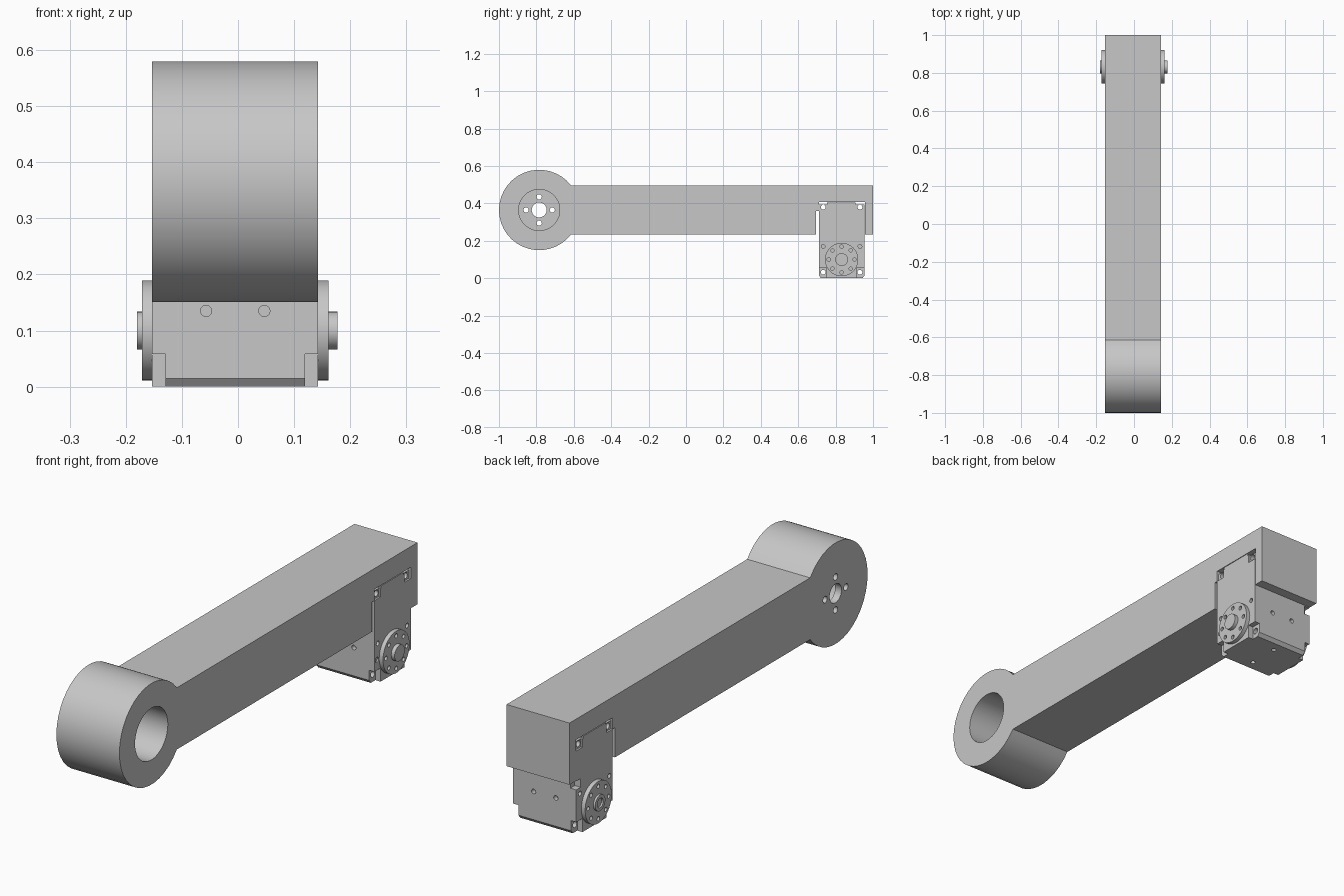
import bpy, bmesh, math
from mathutils import Matrix, Vector

if "Cube" in bpy.data.objects:
    bpy.data.objects.remove(bpy.data.objects["Cube"], do_unlink=True)

grey = bpy.data.materials.new("plain grey")
grey.use_nodes = True
grey.diffuse_color = (0.57, 0.57, 0.57, 1)
grey.node_tree.nodes["Principled BSDF"].inputs["Base Color"].default_value = grey.diffuse_color

LEFT, RIGHT = 0.143, -0.153       # side planes of arm and motor
MID = (LEFT + RIGHT) / 2
HUB_Y, HUB_Z, HUB_R = -0.785, 0.365, 0.215
AXLE_Y, AXLE_Z = 0.832, 0.10


def make(name, bm):
    bmesh.ops.recalc_face_normals(bm, faces=bm.faces)
    mesh = bpy.data.meshes.new(name)
    bm.to_mesh(mesh)
    bm.free()
    mesh.materials.append(grey)
    ob = bpy.data.objects.new(name, mesh)
    bpy.context.collection.objects.link(ob)
    return ob


def extrude_x(name, outline):
    """Extrude a (y, z) outline across the full body width."""
    bm = bmesh.new()
    face = bm.faces.new([bm.verts.new((RIGHT, y, z)) for y, z in outline])
    new = bmesh.ops.extrude_face_region(bm, geom=[face])["geom"]
    bmesh.ops.translate(bm, vec=(LEFT - RIGHT, 0, 0),
                        verts=[v for v in new if isinstance(v, bmesh.types.BMVert)])
    return make(name, bm)


def rod(name, start, end, radius, sides=16):
    a, b = Vector(start), Vector(end)
    turn = (b - a).to_track_quat("Z", "Y").to_matrix().to_4x4()
    bm = bmesh.new()
    bmesh.ops.create_cone(bm, cap_ends=True, segments=sides, radius1=radius, radius2=radius,
                          depth=(b - a).length, matrix=Matrix.Translation((a + b) / 2) @ turn)
    return make(name, bm)


def rod_x(name, x0, x1, y, z, radius, sides=16):
    return rod(name, (x0, y, z), (x1, y, z), radius, sides)


def box(name, low, high):
    a, b = Vector(low), Vector(high)
    bm = bmesh.new()
    bmesh.ops.create_cube(bm, size=1, matrix=Matrix.Translation((a + b) / 2)
                          @ Matrix.Diagonal((*(b - a), 1)))
    return make(name, bm)


def cut(target, cutters):
    """Subtract every cutter, then remove it."""
    for c in cutters:
        mod = target.modifiers.new("cut", "BOOLEAN")
        mod.operation, mod.solver, mod.object = "DIFFERENCE", "EXACT", c
        bpy.context.view_layer.objects.active = target
        bpy.ops.object.modifier_apply(modifier=mod.name)
        bpy.data.objects.remove(c, do_unlink=True)


# arm: round hub, straight beam and stepped motor pocket in one profile
half = 0.131
a0 = math.asin(half / HUB_R)
arc = [a0 + (2 * math.pi - 2 * a0) * i / 30 for i in range(31)]
outline = [(HUB_Y + HUB_R * math.cos(a), HUB_Z + HUB_R * math.sin(a)) for a in arc]
low, high = HUB_Z - half, HUB_Z + half
outline += [(0.695, low), (0.695, 0.36), (0.71, 0.36), (0.71, 0.408),
            (0.957, 0.408), (0.957, low), (1, low), (1, high)]
arm = extrude_x("arm", outline)

# hub bore from the left, leaving a drilled floor on the right
holes = [rod_x("bore", RIGHT + 0.03, LEFT + 0.1, HUB_Y, HUB_Z, 0.11, 40),
         rod_x("centre_hole", RIGHT - 0.1, LEFT, HUB_Y, HUB_Z, 0.04, 24)]
for k in range(4):
    a = k * math.pi / 2
    holes.append(rod_x("bolt_hole", RIGHT - 0.1, LEFT, HUB_Y + 0.07 * math.cos(a),
                       HUB_Z + 0.07 * math.sin(a), 0.014))
cut(arm, holes)

# motor body with chamfered bottom edges and a raised top
F, B = 0.71, 0.955
motor = extrude_x("motor_body", [(F, 0.015), (F + 0.012, 0), (B - 0.012, 0), (B, 0.015),
                                 (B, 0.395), (0.905, 0.395), (0.905, 0.405),
                                 (0.755, 0.405), (0.755, 0.395), (F, 0.395)])
cutters = []
for side, inward in ((LEFT, -1), (RIGHT, 1)):
    def span(depth):
        return sorted((side - inward * 0.02, side + inward * depth))
    for y0, y1, yc in ((F - 0.01, F + 0.042, 0.733), (B - 0.042, B + 0.01, 0.93)):
        # recessed mounting ears, bottom then top
        for z0, z1, depth in ((-0.01, 0.058, 0.024), (0.36, 0.42, 0.008)):
            x0, x1 = span(depth)
            cutters.append(box("ear", (x0, y0, z0), (x1, y1, z1)))
        # blind screw holes beside the horn
        cutters.append(rod_x("screw", *span(0.02), yc, 0.17, 0.01))
    cutters.append(rod_x("pin", *span(0.006), 0.728, 0.102, 0.011))
# through holes in the ears
for y in (0.734, 0.93):
    for z in (0.032, 0.38):
        cutters.append(rod_x("through", RIGHT - 0.1, LEFT + 0.1, y, z, 0.013))
# blind holes on front, back and underside
for x in (MID - 0.052, MID + 0.052):
    for y in (F, B):
        cutters.append(rod("face_hole", (x, y - 0.02, 0.135), (x, y + 0.02, 0.135), 0.01))
for y in (0.765, 0.9):
    cutters.append(rod("base_hole", (MID, y, -0.02), (MID, y, 0.02), 0.01))
# cable port on the back right edge
cutters.append(box("port", (RIGHT - 0.02, B - 0.03, 0.195), (RIGHT + 0.028, B + 0.02, 0.232)))
cut(motor, cutters)

# output horns with a ring of holes and a centre boss
for label, side, out, tip in (("left", LEFT, 1, 0.177), ("right", RIGHT, -1, -0.18)):
    face = side + out * 0.018
    horn = rod_x(label + "_horn", side - out * 0.004, face, AXLE_Y, AXLE_Z, 0.089, 40)
    ring = []
    for k in range(8):
        a = k * math.pi / 4
        ring.append(rod_x("ring_hole", face - out * 0.014, face + out * 0.02,
                          AXLE_Y + 0.069 * math.cos(a), AXLE_Z + 0.069 * math.sin(a), 0.009))
    cut(horn, ring)
    boss = rod_x(label + "_boss", face - out * 0.004, tip, AXLE_Y, AXLE_Z, 0.034, 28)
    if label == "right":
        cut(boss, [rod_x("boss_hole", face + out * 0.001, tip - 0.02, AXLE_Y, AXLE_Z, 0.02)])

# smooth round walls, keep edges sharp
bpy.ops.object.select_all(action="DESELECT")
for ob in bpy.context.collection.objects:
    if ob.type == "MESH":
        ob.select_set(True)
        bpy.context.view_layer.objects.active = ob
bpy.ops.object.shade_smooth_by_angle(angle=math.radians(30))
